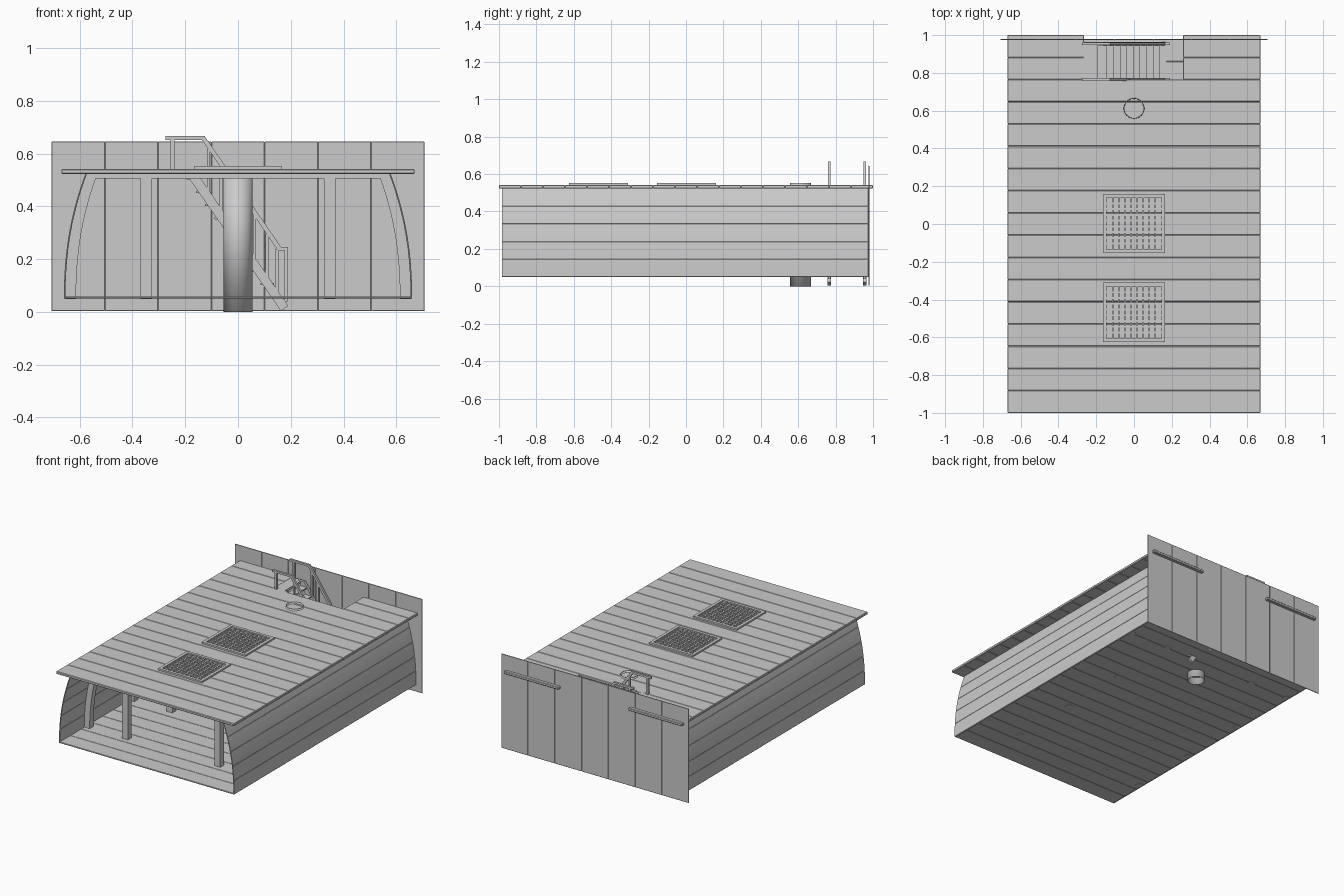
import bpy, bmesh, math

if "Cube" in bpy.data.objects:
    bpy.data.objects.remove(bpy.data.objects["Cube"])


def finish(bm, name, bevel=0):
    bmesh.ops.recalc_face_normals(bm, faces=bm.faces)
    me = bpy.data.meshes.new(name)
    bm.to_mesh(me)
    bm.free()
    ob = bpy.data.objects.new(name, me)
    bpy.context.collection.objects.link(ob)
    if bevel:
        m = ob.modifiers.new("bevel", 'BEVEL')
        m.width, m.segments = bevel, 1
        m.limit_method = 'ANGLE'
        m.angle_limit = math.radians(40)
    return ob


def add_prism(bm, pts, y0, y1):
    # extrude an XZ outline along y
    a = [bm.verts.new((x, y0, z)) for x, z in pts]
    b = [bm.verts.new((x, y1, z)) for x, z in pts]
    n = len(pts)
    bm.faces.new(a)
    bm.faces.new(b[::-1])
    for i in range(n):
        j = (i + 1) % n
        bm.faces.new((a[j], a[i], b[i], b[j]))


def add_box(bm, x0, x1, y0, y1, z0, z1):
    add_prism(bm, [(x0, z0), (x1, z0), (x1, z1), (x0, z1)], y0, y1)


def hull_x(z):
    return 0.66 - 0.08 * max(0, (z - 0.05) / 0.47) ** 2.2


# deck planks, the last two split around the stair opening
bm = bmesh.new()
p = 2 / 17
for i in range(17):
    y = -1 + i * p
    spans = [(-0.67, -0.265), (0.26, 0.67)] if i > 14 else [(-0.67, 0.67)]
    for x0, x1 in spans:
        add_box(bm, x0, x1, y, y + p, 0.523, 0.541)
finish(bm, "deck", 0.003)

# lower floor planks
bm = bmesh.new()
p = 1.96 / 17
for i in range(17):
    y = -0.985 + i * p
    add_box(bm, -0.655, 0.655, y, y + p, 0.05, 0.058)
finish(bm, "lower_floor", 0.002)

# curved hull sides made of lengthwise planks
for side, label in ((-1, "left"), (1, "right")):
    bm = bmesh.new()
    h = 0.473 / 5
    for i in range(5):
        zs = [0.05 + h * (i + k / 3) for k in range(4)]
        pts = [(side * hull_x(z), z) for z in zs]
        pts += [(side * (hull_x(z) - 0.006), z) for z in reversed(zs)]
        add_prism(bm, pts, -0.985, 0.975)
    ob = finish(bm, "hull_side_" + label, 0.0015)

# frames: curved ribs, square posts and deck beams
for n, y in enumerate((-0.70, -0.22, 0.26, 0.745)):
    y0, y1 = y - 0.02, y + 0.02
    bm = bmesh.new()
    zs = [0.049 + 0.474 * k / 10 for k in range(11)]
    for s in (-1, 1):
        pts = [(s * (hull_x(z) - 0.004), z) for z in zs]
        pts += [(s * (hull_x(z) - 0.046), z) for z in reversed(zs)]
        add_prism(bm, pts, y0, y1)
        add_box(bm, s * 0.348 - 0.022, s * 0.348 + 0.022, y0, y1, 0.049, 0.51)
    add_box(bm, -0.56, 0.56, y0, y1, 0.506, 0.523)
    finish(bm, "frame_%d" % (n + 1))

# back wall of upright planks
bm = bmesh.new()
p = 1.414 / 7
for i in range(7):
    x = -0.707 + i * p
    add_box(bm, x, x + p, 0.975, 0.98, 0.003, 0.645)
finish(bm, "back_wall", 0.002)

# hatch gratings
for n, cy in enumerate((0.003, -0.468)):
    bm = bmesh.new()
    o, w = 0.165, 0.02
    y0, y1 = cy - 0.157, cy + 0.157
    for s in (-1, 1):
        a, b = sorted((s * o, s * (o - w)))
        add_box(bm, a, b, y0, y1, 0.535, 0.552)
        a, b = sorted((cy + s * 0.157, cy + s * (0.157 - w)))
        add_box(bm, -o + w, o - w, a, b, 0.535, 0.552)
    for k in range(1, 9):
        x = -o + w + k * 0.29 / 9
        y = cy - 0.137 + k * 0.274 / 9
        add_box(bm, x - 0.005, x + 0.005, y0 + w, y1 - w, 0.535, 0.549)
        add_box(bm, -o + w, o - w, y - 0.005, y + 0.005, 0.535, 0.5485)
    finish(bm, "hatch_grating_%d" % (n + 1))

# hollow open-ended mast
bm = bmesh.new()
bmesh.ops.create_cone(bm, cap_ends=False, segments=32, radius1=0.055, radius2=0.055, depth=0.552)
bmesh.ops.translate(bm, verts=bm.verts, vec=(0, 0.612, 0.276))
mast = finish(bm, "mast")
for f in mast.data.polygons:
    f.use_smooth = True
m = mast.modifiers.new("wall", 'SOLIDIFY')
m.thickness = 0.004

# stair stringers and handrails
def slope_z(x):
    return 0.24 - 1.43 * x


def rail_z(x):
    return 0.485 - 1.45 * x


for label, y in (("near", 0.765), ("far", 0.955)):
    y0, y1 = y - 0.009, y + 0.009
    bm = bmesh.new()
    add_prism(bm, [(-0.21, 0.541), (0.163, 0.003), (0.19, 0.022),
                   (0.175, 0.045), (-0.165, 0.541)], y0, y1)
    finish(bm, "stair_stringer_" + label)
    bm = bmesh.new()
    y0, y1 = y - 0.007, y + 0.007
    add_prism(bm, [(-0.275, 0.652), (-0.137, 0.652), (0.152, 0.232), (0.176, 0.232),
                   (0.176, 0.04), (0.19, 0.04), (0.19, 0.246), (0.163, 0.246),
                   (-0.126, 0.666), (-0.275, 0.666)], y0, y1)
    add_box(bm, -0.255, -0.241, y0, y1, 0.535, 0.653)
    for x in (-0.112, -0.065, 0.062, 0.11):
        add_box(bm, x - 0.006, x + 0.006, y0, y1, slope_z(x) + 0.02, rail_z(x) - 0.03)
    add_prism(bm, [(0.142, 0.075), (0.154, 0.06), (0.154, 0.235), (0.142, 0.24)], y0, y1)
    finish(bm, "stair_handrail_" + label)

# stair treads and top landing ledge
bm = bmesh.new()
for k in range(10):
    z = 0.055 + k * 0.05
    x = (0.27 - z) / 1.43
    add_box(bm, x - 0.03, x + 0.022, 0.77, 0.95, z - 0.004, z + 0.004)
add_box(bm, -0.268, -0.19, 0.756, 0.964, 0.525, 0.54)
finish(bm, "stair_treads")
